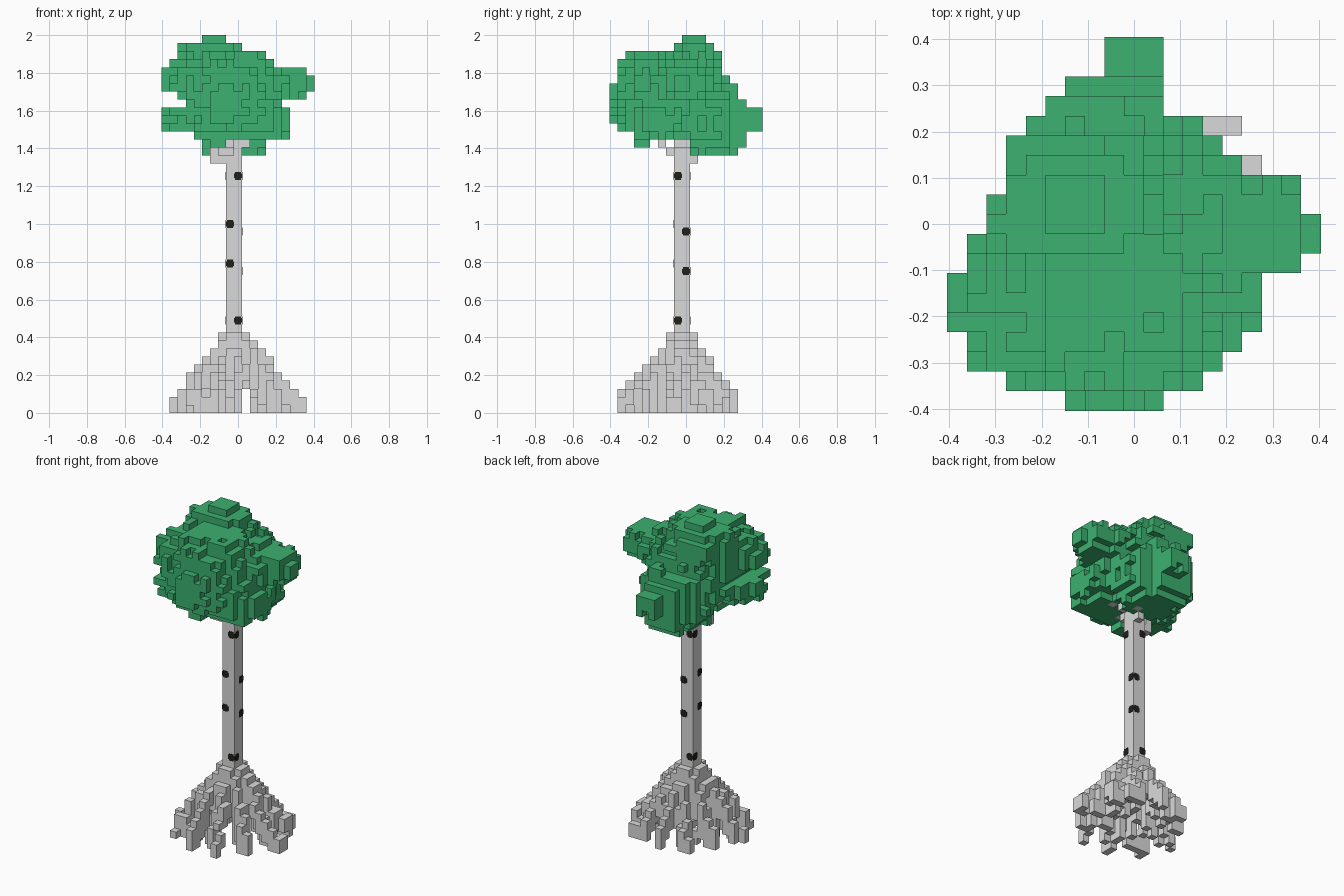
import bpy, bmesh, math, random
from mathutils import Vector

if "Cube" in bpy.data.objects:
    bpy.data.objects.remove(bpy.data.objects["Cube"], do_unlink=True)
random.seed(4)
V = 2 / 47          # voxel edge
HALF = 9.5          # half the grid width, in voxels
STEPS = ((1, 0, 0), (-1, 0, 0), (0, 1, 0), (0, -1, 0), (0, 0, 1), (0, 0, -1))


def material(name, color):
    m = bpy.data.materials.new(name)
    m.use_nodes = True
    m.diffuse_color = (*color, 1)
    m.node_tree.nodes["Principled BSDF"].inputs["Base Color"].default_value = (*color, 1)
    return m


LEAF = material("leaf green", (0.045, 0.44, 0.16))
BARK = material("pale bark", (0.7, 0.7, 0.7))
DARK = material("dark bark", (0.015, 0.014, 0.01))


def add_object(name, bm, mat):
    mesh = bpy.data.meshes.new(name)
    bm.to_mesh(mesh)
    bm.free()
    mesh.materials.append(mat)
    obj = bpy.data.objects.new(name, mesh)
    bpy.context.collection.objects.link(obj)


def neighbours(cell):
    return [tuple(a + b for a, b in zip(cell, s)) for s in STEPS]


def voxel_object(name, cells, mat, solid):
    """Skin a set of cells, leaving out faces hidden by solid cells."""
    bm = bmesh.new()
    for cell in cells:
        mid = Vector(cell) + Vector((0.5 - HALF, 0.5 - HALF, 0.5))
        for step, beside in zip(STEPS, neighbours(cell)):
            if beside in solid:
                continue
            n = Vector(step)
            u = Vector((n.y, n.z, n.x)) / 2
            w = n.cross(u)
            c = mid + n / 2
            bm.faces.new([bm.verts.new((c + p) * V)
                          for p in (-u - w, u - w, u + w, -u + w)])
    bmesh.ops.remove_doubles(bm, verts=bm.verts, dist=V / 100)
    add_object(name, bm, mat)


def box(x, y, z):
    return {(i, j, k) for i in range(*x) for j in range(*y) for k in range(*z)}


def line(a, b):
    a, b = Vector(a), Vector(b)
    steps = int(max(abs(d) for d in b - a))
    return {tuple(round(c) for c in a.lerp(b, i / steps)) for i in range(steps + 1)}


# Outline in plan, from front row to back row (x range)
plan = ((6, 11), (3, 13), (1, 14), (1, 15), (0, 16), (0, 16), (0, 16),
        (1, 18), (1, 19), (2, 19), (2, 18), (3, 18), (3, 15), (3, 14),
        (4, 13), (5, 11), (6, 11), (8, 11), (8, 11))

# Trunk
trunk = box((8, 10), (8, 10), (6, 35))

# Branches spreading under the crown
branches = box((6, 8), (8, 9), (31, 32))
for start, end in (((9, 10, 31), (11, 13, 35)), ((10, 9, 33), (12, 11, 34)),
                   ((7, 8, 31), (4, 9, 35)), ((8, 7, 32), (8, 4, 35)),
                   ((7, 7, 32), (5, 5, 35)), ((10, 8, 33), (12, 6, 35))):
    branches |= line(start, end)

# Roots: stepped strands of hanging columns fanning out to the ground
roots = box((7, 11), (8, 10), (6, 10)) | box((8, 10), (7, 11), (6, 10))
for count, reach, turn in ((11, 8.4, 0.2), (9, 6.5, 0.45), (6, 4.4, 0.1)):
    for i in range(count):
        angle = turn + math.tau * i / count
        far = reach + random.uniform(-0.5, 0.4)
        if math.sin(angle) > 0.5:
            far -= 0.8
        r = 1.0
        while r <= far:
            x = math.floor(9.3 + r * math.cos(angle + 0.03 * r))
            y = math.floor(9 + r * math.sin(angle + 0.03 * r))
            top = round(10 - 8.8 * (r - 1) / (far - 1))
            low = 0 if r > far - 0.5 else max(0, top - random.choice((2, 3, 3)))
            roots |= box((x, x + 1), (y, y + 1), (low, top))
            r += 0.5
roots = {(i, j, k) for i, j, k in roots if max(1, plan[j][0]) <= i < min(18, plan[j][1])
         and 1 <= j < 16 and not (i == 10 and k < 3)}
roots |= box((13, 15), (14, 15), (0, 2)) | box((15, 16), (12, 13), (0, 3))

# Crown: overlapping leafy lobes (centre, radii)
lobes = (((8, 7.5, 39.3), (7.2, 7.9, 6.8)),      # core
         ((14.5, 9, 41), (5.2, 3.8, 2.8)),       # upper left
         ((4.5, 5.5, 41), (5.2, 4.5, 3)),        # upper right
         ((4.5, 6, 36.5), (5.2, 4.5, 2.8)),      # lower right
         ((12, 5.5, 36.5), (5, 5, 3)),           # lower left
         ((8.5, 5, 38.5), (5, 5.6, 4.5)),        # front
         ((6, 3.5, 42.5), (2.5, 2, 2.7)),        # front tuft
         ((9, 13, 36), (5.5, 6.7, 5)),           # back
         ((6.5, 10.5, 43.3), (5.2, 4, 4)))       # top
# Reach of each layer, from the top down (x range, y range)
layers = ((5, 8, 9, 12), (2, 10, 8, 13), (2, 13, 2, 14), (1, 14, 1, 14),
          (0, 18, 1, 15), (0, 19, 0, 15), (0, 19, 0, 16), (2, 18, 0, 16),
          (3, 15, 0, 17), (0, 16, 0, 19), (0, 16, 0, 19), (0, 16, 1, 19),
          (4, 16, 3, 17), (5, 13, 10, 17), (5, 13, 10, 16))


def depth(cell):
    """Lowest squared distance to a lobe; 1 is the lobe's skin."""
    return min(sum(((p + 0.5 - c) / r) ** 2 for p, c, r in zip(cell, mid, radii))
               for mid, radii in lobes)


crown = box((6, 8), (3, 5), (33, 34))
for step, (x0, x1, y0, y1) in enumerate(layers):
    for cell in box((x0, x1), (y0, y1), (46 - step, 47 - step)):
        inside = plan[cell[1]][0] <= cell[0] < plan[cell[1]][1]
        # Ragged skin: cells near the surface come and go
        if inside and depth(cell) < random.uniform(0.62, 1.12):
            crown.add(cell)
# Fill closed pits, then drop loose leaf cells
crown |= {b for c in crown for b in neighbours(c)
          if sum(n in crown for n in neighbours(b)) > 4}
crown = {c for c in crown if any(n in crown for n in neighbours(c))}

branches -= trunk
roots -= trunk
crown -= trunk | branches
solid = trunk | branches | roots | crown
voxel_object("trunk", trunk, BARK, solid)
voxel_object("branches", branches, BARK, solid)
voxel_object("roots", roots, BARK, solid)
voxel_object("crown", crown, LEAF, solid)

# Bark spots: thin rounded crosses on the four trunk sides
bm = bmesh.new()
center, near, far = -V / 2, -V, 0
for axis, sign, heights, outer in ((1, -1, (1.0, 0.79), near), (0, 1, (0.96, 0.75), far),
                                   (1, 1, (0.96, 0.75), far), (0, -1, (1.0, 0.79), near)):
    inner = near + far - outer
    for z, side in [(h, outer) for h in heights] + [(1.255, inner), (0.49, inner)]:
        for wide, tall in ((1.0, 0.6), (0.7, 1.0)):
            pos = Vector((side, side, z))
            pos[axis] = center + sign * V
            size = Vector((wide * V, wide * V, tall * V))
            size[axis] = 0.004
            for v in bmesh.ops.create_cube(bm, size=1)["verts"]:
                v.co = pos + v.co * size
add_object("bark_spots", bm, DARK)
